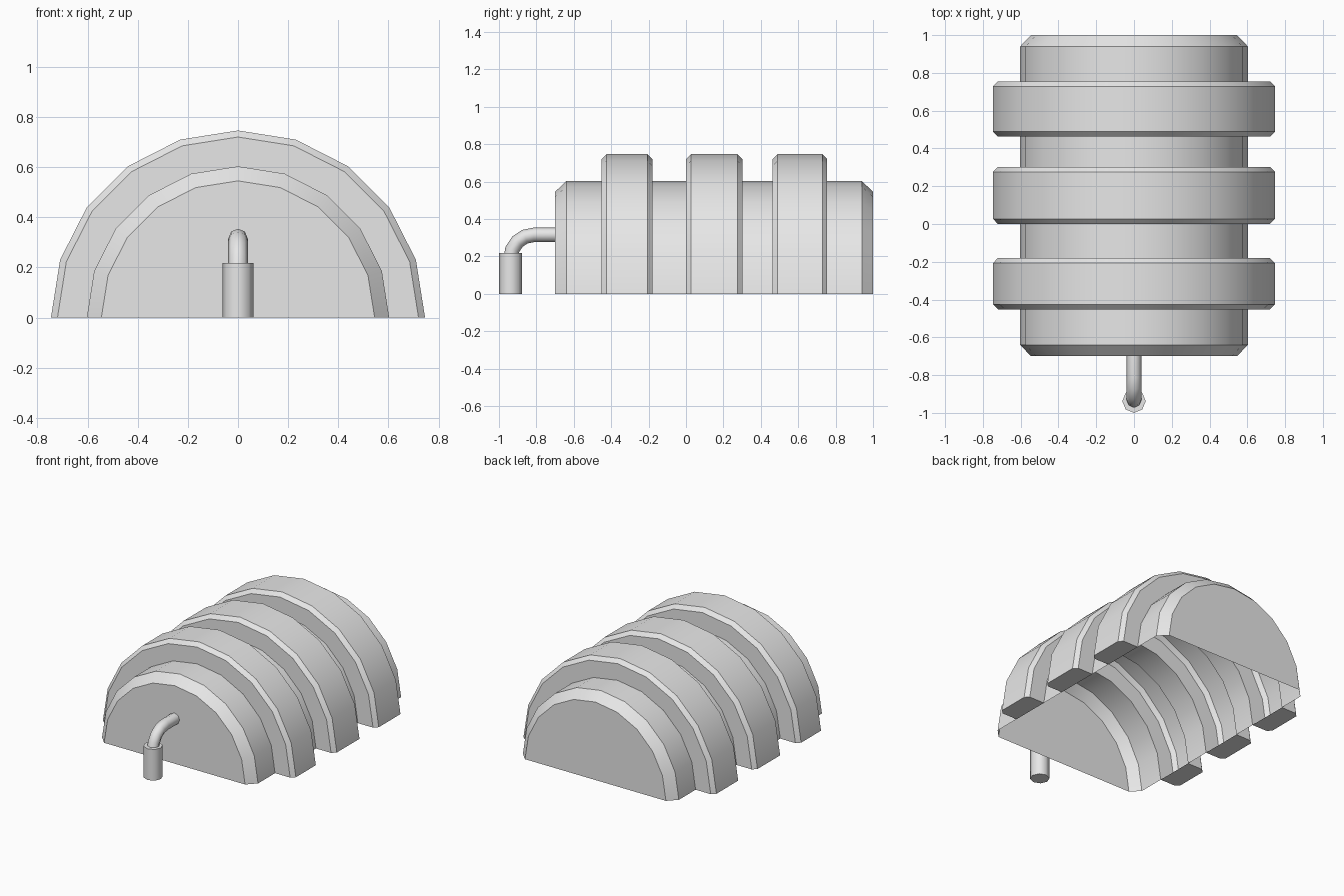
import bpy, bmesh
from math import sin, cos, pi
from mathutils import Vector

if "Cube" in bpy.data.objects:
    bpy.data.objects.remove(bpy.data.objects["Cube"], do_unlink=True)

grey = bpy.data.materials.new("plain_grey")
grey.use_nodes = True
color = (0.8, 0.8, 0.8, 1)
grey.diffuse_color = color
grey.node_tree.nodes["Principled BSDF"].inputs["Base Color"].default_value = color


def finish(name, bm):
    bmesh.ops.recalc_face_normals(bm, faces=bm.faces)
    mesh = bpy.data.meshes.new(name)
    bm.to_mesh(mesh)
    bm.free()
    mesh.materials.append(grey)
    obj = bpy.data.objects.new(name, mesh)
    bpy.context.collection.objects.link(obj)
    bpy.ops.object.select_all(action="DESELECT")
    obj.select_set(True)
    bpy.context.view_layer.objects.active = obj
    bpy.ops.object.shade_smooth_by_angle(angle=pi / 6)
    return obj


def skin(bm, sections, closed):
    """Join a row of cross-sections with quads and return their vertices."""
    rows = [[bm.verts.new(p) for p in s] for s in sections]
    for a, b in zip(rows, rows[1:]):
        n = len(a)
        for i in range(n if closed else n - 1):
            j = (i + 1) % n
            bm.faces.new((a[i], a[j], b[j], b[i]))
    return rows


# Ribbed half-barrel shell, open underneath
BODY, RIB, END = 0.603, 0.746, 0.545
FRONT, BACK, END_BEVEL, RIB_BEVEL = -0.7, 1.0, 0.06, 0.026
profile = [(FRONT, END), (FRONT + END_BEVEL, BODY)]
for y0, y1 in ((-0.452, -0.18), (0.0, 0.302), (0.463, 0.755)):
    profile += [(y0, BODY), (y0, RIB - RIB_BEVEL), (y0 + RIB_BEVEL, RIB),
                (y1 - RIB_BEVEL, RIB), (y1, RIB - RIB_BEVEL), (y1, BODY)]
profile += [(BACK - END_BEVEL, BODY), (BACK, END)]

STEPS = 10
arcs = [[(r * cos(pi * i / STEPS), y, r * sin(pi * i / STEPS))
         for i in range(STEPS + 1)] for y, r in profile]
bm = bmesh.new()
rows = skin(bm, arcs, False)
bm.faces.new(rows[0])
bm.faces.new(rows[-1])
# Feet closing each rib where it meets the ground
for k in range(3):
    rib = rows[2 + 6 * k: 8 + 6 * k]
    for side in (0, -1):
        bm.faces.new([row[side] for row in rib])
finish("ribbed_shell", bm)

# Bent pipe leaving the front wall
PIPE, BEND, SIDES = 0.039, 0.125, 8
centre = Vector((0, -0.813, 0.19))


def pipe_section(t, y_shift=0):
    out = Vector((0, -sin(t), cos(t)))
    mid = centre + out * BEND + Vector((0, y_shift, 0))
    return [mid + PIPE * (Vector((cos(a), 0, 0)) + out * sin(a))
            for a in (2 * pi * i / SIDES for i in range(SIDES))]


bm = bmesh.new()
skin(bm, [pipe_section(0, FRONT - centre.y)]
     + [pipe_section(pi / 2 * i / 4) for i in range(5)], True)
finish("bent_pipe", bm)

# Upright nozzle standing on the ground
bm = bmesh.new()
rows = skin(bm, [[(0.062 * cos(2 * pi * i / SIDES),
                   centre.y - BEND + 0.062 * sin(2 * pi * i / SIDES), z)
                  for i in range(SIDES)] for z in (0, 0.218)], True)
for row in rows:
    bm.faces.new(row)
nozzle = finish("nozzle", bm)
# Octagon sides read as round
for p in nozzle.data.polygons:
    p.use_smooth = len(p.vertices) == 4
for e in nozzle.data.edges:
    e.use_edge_sharp = nozzle.data.vertices[e.vertices[0]].co.z == nozzle.data.vertices[e.vertices[1]].co.z
bpy.ops.object.select_all(action="DESELECT")

# Pipe sides read as round too
pipe = bpy.data.objects["bent_pipe"]
for p in pipe.data.polygons:
    p.use_smooth = True
for e in pipe.data.edges:
    e.use_edge_sharp = False
